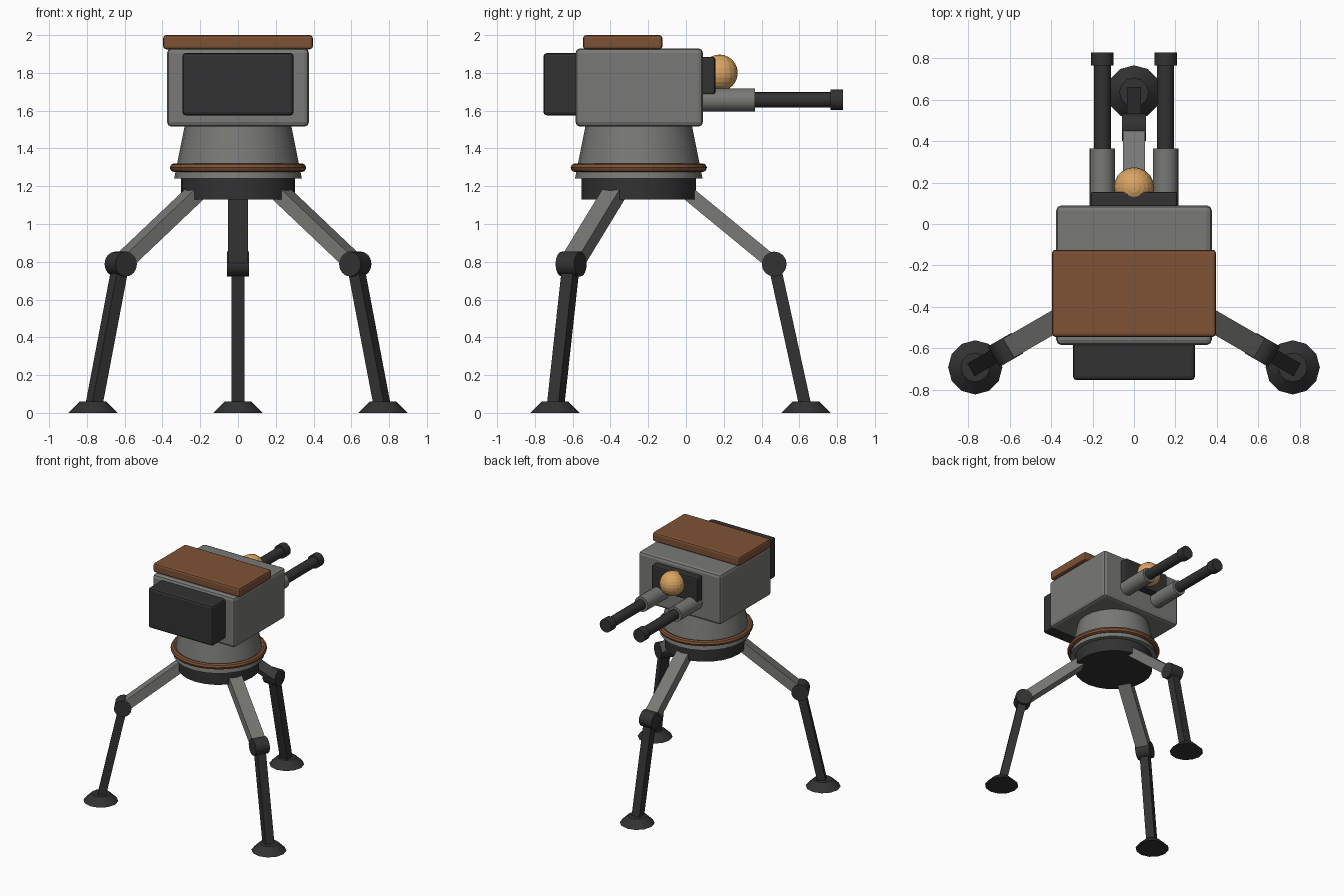
import bpy, math
from mathutils import Vector, Matrix

if "Cube" in bpy.data.objects:
    bpy.data.objects.remove(bpy.data.objects["Cube"])

CY = -0.25  # y of the tripod axis


def mat(name, rgb):
    m = bpy.data.materials.new(name)
    m.diffuse_color = (*rgb, 1)
    m.use_nodes = True
    m.node_tree.nodes["Principled BSDF"].inputs["Base Color"].default_value = m.diffuse_color
    return m


GREY = mat("grey metal", (0.19, 0.19, 0.18))
DARK = mat("dark metal", (0.032, 0.032, 0.033))
BROWN = mat("brown plate", (0.21, 0.085, 0.037))
AMBER = mat("amber lens", (0.70, 0.37, 0.125))


def finish(name, m, smooth=True):
    o = bpy.context.object
    o.name = name
    o.data.materials.append(m)
    if smooth:
        bpy.ops.object.shade_smooth_by_angle(angle=math.radians(25))
    return o


def box(name, lo, hi, m, bevel):
    lo, hi = Vector(lo), Vector(hi)
    bpy.ops.mesh.primitive_cube_add(size=1, location=(lo + hi) / 2)
    o = bpy.context.object
    o.data.transform(Matrix.Diagonal((*(hi - lo), 1)))
    b = o.modifiers.new("bevel", 'BEVEL')
    b.width, b.segments = bevel, 2
    return finish(name, m, False)


def tube(name, a, b, r1, r2, m, sides=24):
    a, b = Vector(a), Vector(b)
    d = b - a
    bpy.ops.mesh.primitive_cone_add(vertices=sides, radius1=r1, radius2=r2, depth=d.length,
                                    location=(a + b) / 2, rotation=d.to_track_quat('Z', 'Y').to_euler())
    return finish(name, m)


def bar(name, a, b, width, thick, m, spin):
    """Box strut between two (radius, height) points in the leg plane."""
    a, b = Vector((0, *a)), Vector((0, *b))
    d = b - a
    bpy.ops.mesh.primitive_cube_add(size=1)
    o = bpy.context.object
    tilt = Matrix.Rotation(math.atan2(d.z, d.y), 4, 'X')
    o.data.transform(spin @ Matrix.Translation((a + b) / 2) @ tilt
                     @ Matrix.Diagonal((width, d.length, thick, 1)))
    return finish(name, m, False)


# Turret body, roof plate, rear pack, sensor housing
box("turret_body", (-0.376, -0.585, 1.515), (0.376, 0.09, 1.93), GREY, 0.025)
box("roof_plate", (-0.396, -0.545, 1.925), (0.396, -0.125, 2.0), BROWN, 0.015)
box("ammo_pack", (-0.295, -0.755, 1.575), (0.295, -0.56, 1.905), DARK, 0.018)
box("sensor_housing", (-0.21, 0.06, 1.685), (0.21, 0.155, 1.885), DARK, 0.012)

# Sensor lens
bpy.ops.mesh.primitive_uv_sphere_add(segments=20, ring_count=12, radius=0.097, location=(0, 0.177, 1.80))
finish("sensor_lens", AMBER, False)

# Twin guns
for side, x in (("left", -0.153), ("right", 0.153)):
    z = 1.657
    tube(side + "_gun_sleeve", (x, 0.04, z), (x, 0.365, z), 0.061, 0.061, GREY, 16)
    tube(side + "_gun_barrel", (x, 0.34, z), (x, 0.78, z), 0.041, 0.041, DARK, 16)
    tube(side + "_gun_muzzle", (x, 0.765, z), (x, 0.83, z), 0.054, 0.054, DARK, 16)

# Swivel neck, collar ring and base
tube("swivel_neck", (0, CY, 1.24), (0, CY, 1.53), 0.338, 0.28, GREY)
tube("swivel_base", (0, CY, 1.13), (0, CY, 1.245), 0.303, 0.303, DARK)
bpy.ops.mesh.primitive_torus_add(major_segments=32, minor_segments=8, major_radius=0.338,
                                 minor_radius=0.023, location=(0, CY, 1.298))
finish("collar_ring", BROWN, False)

# Three legs around the axis
for name, deg in (("front", 0), ("left", 120), ("right", 240)):
    spin = Matrix.Translation((0, CY, 0)) @ Matrix.Rotation(math.radians(deg), 4, 'Z')
    knee = (0.717, 0.788)
    bar(name + "_upper_leg", (0.24, 1.18), knee, 0.106, 0.075, GREY, spin)
    bar(name + "_lower_leg", knee, (0.883, 0.03), 0.07, 0.064, DARK, spin)
    tube(name + "_knee", spin @ Vector((-0.057, *knee)), spin @ Vector((0.057, *knee)), 0.066, 0.066, DARK, 16)
    tube(name + "_foot", spin @ Vector((0, 0.886, 0)), spin @ Vector((0, 0.886, 0.06)), 0.131, 0.07, DARK, 12)
